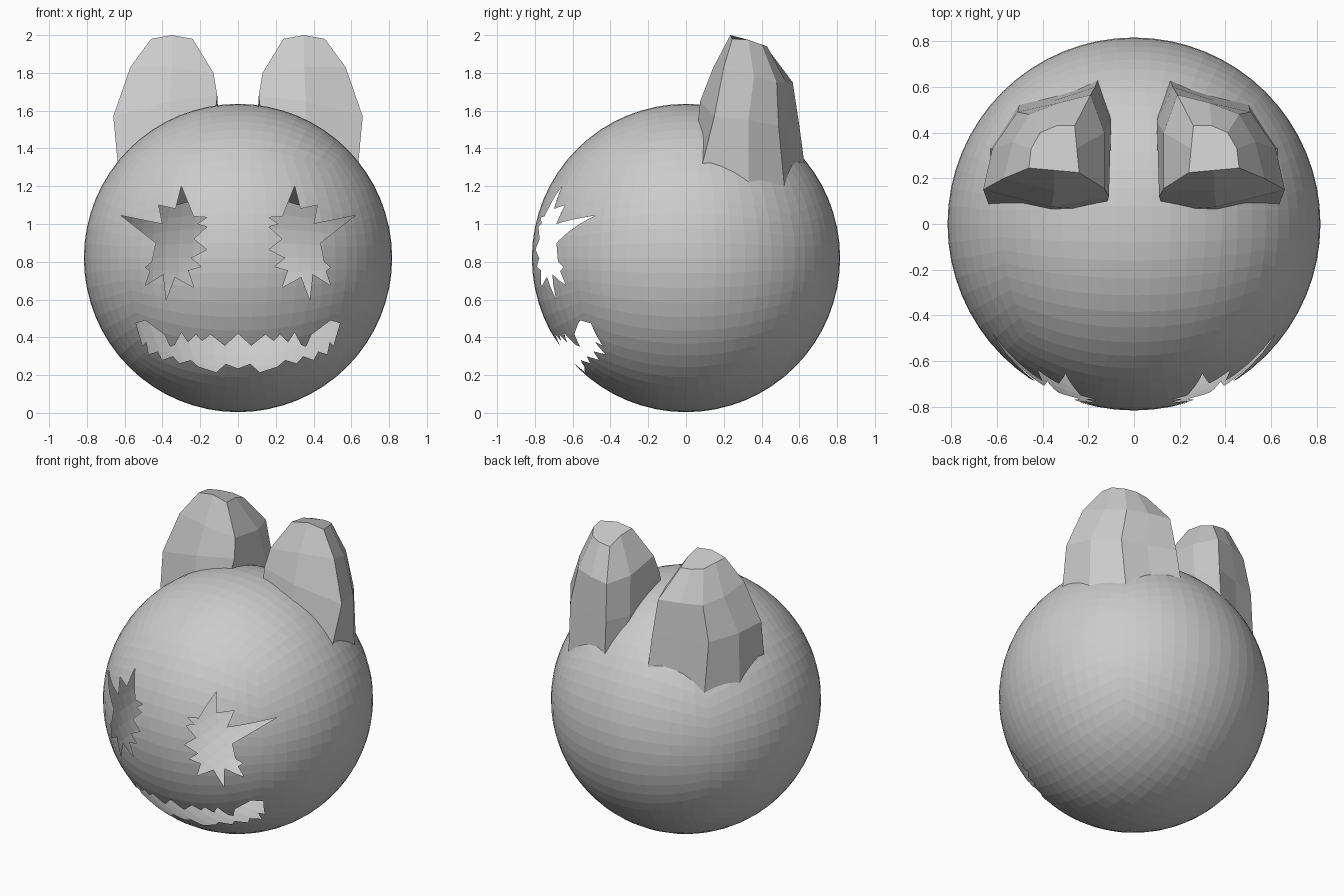
import bpy, bmesh, math
from mathutils import Vector

if "Cube" in bpy.data.objects:
    bpy.data.objects.remove(bpy.data.objects["Cube"])

R, CZ = 0.816, 0.82
CENTRE = Vector((0, 0, CZ))

grey = bpy.data.materials.new("plain grey")
grey.diffuse_color = (0.6, 0.6, 0.6, 1)
grey.use_nodes = True
grey.node_tree.nodes["Principled BSDF"].inputs["Base Color"].default_value = grey.diffuse_color


def make_object(name, bm):
    bmesh.ops.recalc_face_normals(bm, faces=bm.faces)
    mesh = bpy.data.meshes.new(name)
    bm.to_mesh(mesh)
    bm.free()
    mesh.materials.append(grey)
    ob = bpy.data.objects.new(name, mesh)
    bpy.context.collection.objects.link(ob)
    return ob


def prism(name, outline):
    """Solid cutter: front outline (x, z) pushed back along y."""
    bm = bmesh.new()
    face = bm.faces.new([bm.verts.new((x, -1.0, z)) for x, z in outline])
    ext = bmesh.ops.extrude_face_region(bm, geom=[face])
    moved = [v for v in ext["geom"] if isinstance(v, bmesh.types.BMVert)]
    bmesh.ops.translate(bm, verts=moved, vec=(0, 0.8, 0))
    ob = make_object(name, bm)
    ob.hide_render = True
    return ob


def flip(points):
    return [(-p[0], *p[1:]) for p in reversed(points)]


# Head: cube grid rounded to a ball
bm = bmesh.new()
bmesh.ops.create_cube(bm, size=2)
bmesh.ops.subdivide_edges(bm, edges=bm.edges[:], cuts=15, use_grid_fill=True)
for v in bm.verts:
    warped = Vector([math.tan(c * math.pi / 4) for c in v.co])
    v.co = CENTRE + warped.normalized() * R
head = make_object("head", bm)

# Jagged eye and mouth outlines
eye = [(.30, 1.20), (.33, 1.08), (.42, 1.10), (.40, 1.00), (.62, 1.045), (.435, .90),
       (.455, .80), (.49, .77), (.465, .75), (.49, .675), (.395, .735), (.38, .60),
       (.335, .72), (.235, .665), (.265, .755), (.195, .775), (.25, .82), (.165, .865),
       (.235, .92), (.165, .985), (.215, 1.0), (.165, 1.035), (.235, 1.04)]
half_mouth = [(.07, .355), (.145, .415), (.19, .38), (.222, .415), (.265, .375),
              (.30, .425), (.335, .36), (.36, .35), (.39, .415), (.49, .49), (.54, .475),
              (.505, .355), (.485, .375), (.472, .31), (.425, .325), (.40, .28),
              (.345, .30), (.31, .262), (.25, .28), (.21, .245), (.115, .215), (.065, .26)]
mouth = [(0, .42)] + half_mouth + [(0, .235)] + flip(half_mouth)

cutters = [prism("eye_cutter_right", eye), prism("eye_cutter_left", flip(eye)),
           prism("mouth_cutter", mouth)]
for cutter in cutters:
    mod = head.modifiers.new("cut", "BOOLEAN")
    mod.operation, mod.solver, mod.object = "DIFFERENCE", "EXACT", cutter
cut = bpy.data.meshes.new_from_object(
    head.evaluated_get(bpy.context.evaluated_depsgraph_get()))
head.modifiers.clear()
for cutter in cutters:
    bpy.data.objects.remove(cutter)

# Keep only the outer skin, so the holes open into a hollow head
bm = bmesh.new()
bm.from_mesh(cut)
inner = [f for f in bm.faces if any((v.co - CENTRE).length < 0.79 for v in f.verts)]
bmesh.ops.delete(bm, geom=inner, context="FACES")
bm.to_mesh(cut)
bm.free()
head.data = cut
cut.materials.clear()
cut.materials.append(grey)

# Ears: four rings lofted from the head to a blunt tip
rings = [
    [(.13, .06, 1.5), (.36, .05, 1.4), (.63, .07, 1.25), (.63, .33, 1.1),
     (.50, .53, 1.1), (.32, .58, 1.1), (.15, .65, 1.15), (.11, .50, 1.2)],
    [(.11, .12, 1.68), (.36, .075, 1.65), (.66, .15, 1.57), (.62, .33, 1.55),
     (.51, .49, 1.52), (.35, .54, 1.52), (.17, .60, 1.52), (.10, .45, 1.52)],
    [(.13, .155, 1.80), (.35, .145, 1.83), (.57, .20, 1.83), (.53, .36, 1.78),
     (.46, .48, 1.75), (.33, .53, 1.75), (.19, .565, 1.75), (.13, .40, 1.76)],
    [(.24, .225, 1.98), (.35, .235, 2.0), (.46, .245, 1.98), (.45, .33, 1.975),
     (.41, .40, 1.95), (.34, .43, 1.94), (.26, .43, 1.93), (.25, .33, 1.97)],
]
for side, s in (("right", 1), ("left", -1)):
    bm = bmesh.new()
    loops = [[bm.verts.new((s * x, y, z)) for x, y, z in ring] for ring in rings]
    for a, b in zip(loops, loops[1:]):
        for i in range(8):
            j = (i + 1) % 8
            bm.faces.new((a[i], a[j], b[j], b[i]))
    bm.faces.new(loops[0])
    bm.faces.new(loops[-1])
    make_object("ear_" + side, bm)
